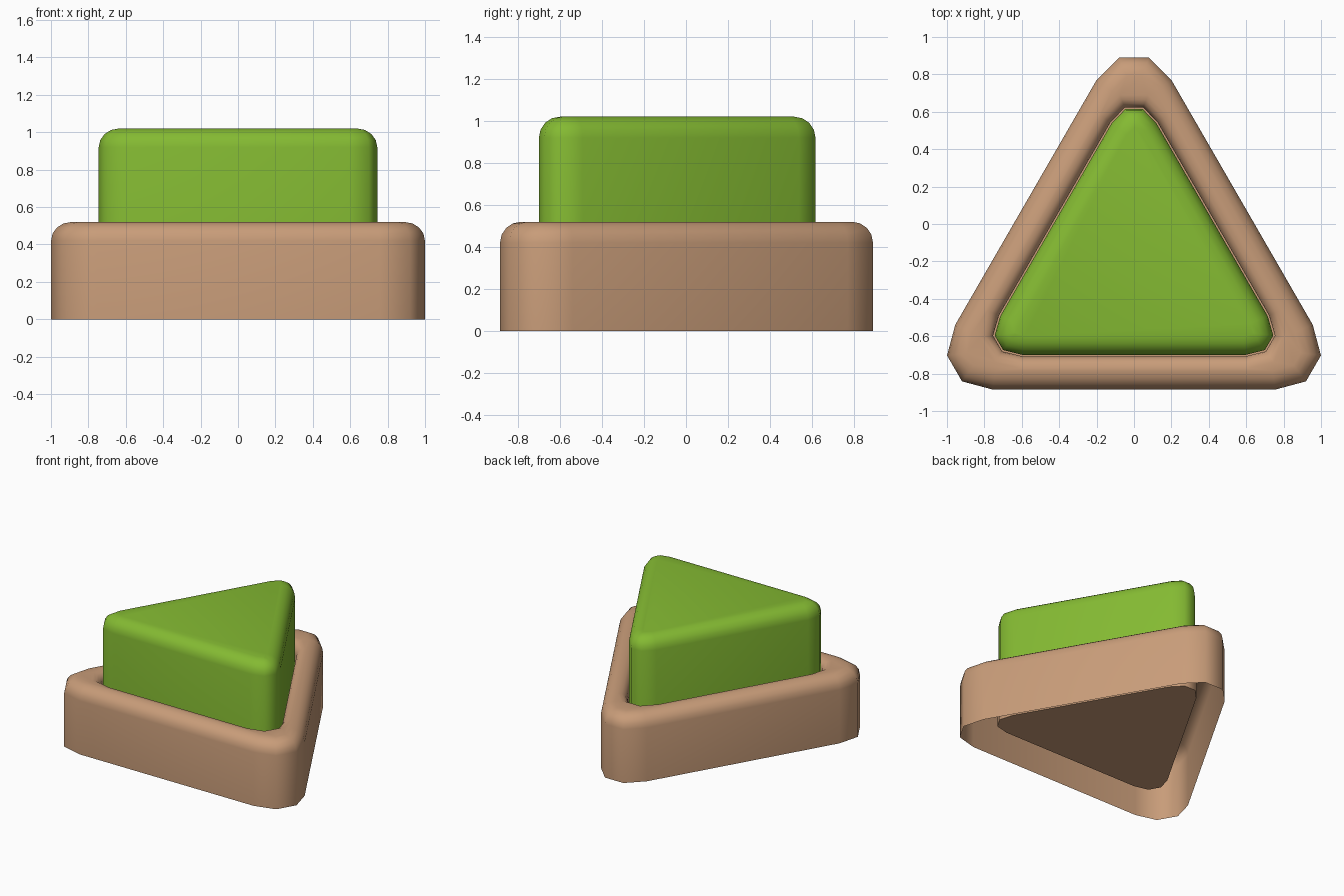
import bpy, bmesh, math
from mathutils import Vector

if "Cube" in bpy.data.objects:
    bpy.data.objects.remove(bpy.data.objects["Cube"])

CENTRE_Y = -0.218  # centre of the three-fold symmetry


def material(name, rgb):
    m = bpy.data.materials.new(name)
    m.diffuse_color = (*rgb, 1)
    m.use_nodes = True
    m.node_tree.nodes["Principled BSDF"].inputs["Base Color"].default_value = m.diffuse_color
    return m


def triangle(corner):
    """Counter-clockwise outline: one cut corner repeated three times."""
    pts = []
    for k in range(3):
        a = math.radians(120 * k)
        c, s = math.cos(a), math.sin(a)
        pts += [Vector((x * c - y * s, x * s + y * c)) for x, y in corner]
    return pts


def inset(pts, d):
    """Mitred inward offset of a convex outline."""
    out, n = [], len(pts)
    for i, p in enumerate(pts):
        e1 = (p - pts[i - 1]).normalized()
        e2 = (pts[(i + 1) % n] - p).normalized()
        n1, n2 = Vector((-e1.y, e1.x)), Vector((-e2.y, e2.x))
        out.append(p + (n1 + n2) * (d / (1 + n1.dot(n2))))
    return out


def loft(name, rings, mat):
    """Skin a stack of (outline, z) rings and close the last one."""
    bm = bmesh.new()
    loops = [[bm.verts.new((p.x, p.y + CENTRE_Y, z)) for p in o] for o, z in rings]
    for a, b in zip(loops, loops[1:]):
        for i in range(len(a)):
            j = (i + 1) % len(a)
            bm.faces.new((a[i], a[j], b[j], b[i]))
    bm.faces.new(loops[-1])
    me = bpy.data.meshes.new(name)
    bm.to_mesh(me)
    bm.free()
    me.materials.append(mat)
    ob = bpy.data.objects.new(name, me)
    bpy.context.collection.objects.link(ob)
    bpy.ops.object.select_all(action='DESELECT')
    ob.select_set(True)
    bpy.context.view_layer.objects.active = ob
    bpy.ops.object.shade_smooth_by_angle(angle=math.radians(60))
    return ob


brown = material("tan brown", (0.578, 0.333, 0.191))
green = material("leaf green", (0.231, 0.491, 0.032))

outer = triangle([(0.2, 0.988), (0.08, 1.108), (-0.08, 1.108), (-0.2, 0.988)])
inner = triangle([(0.12, 0.756), (0.045, 0.834), (-0.045, 0.834), (-0.12, 0.756)])
well = inset(inner, -0.008)

STEPS = 4
angles = [math.pi / 2 * i / STEPS for i in range(STEPS + 1)]

# Hollow frame: outer wall, rounded rim, well wall and well floor
R, r, top = 0.1, 0.065, 0.52
frame = [(outer, 0)]
frame += [(inset(outer, R * (1 - math.cos(a))), top - R + R * math.sin(a)) for a in angles]
frame += [(inset(well, -r * (1 - math.cos(a))), top - r + r * math.sin(a)) for a in reversed(angles)]
frame += [(well, 0.1)]
loft("base_frame", frame, brown)

# Raised block standing in the well
top = 1.02
block = [(inner, 0.11)]
block += [(inset(inner, R * (1 - math.cos(a))), top - R + R * math.sin(a)) for a in angles]
loft("raised_block", block, green)
